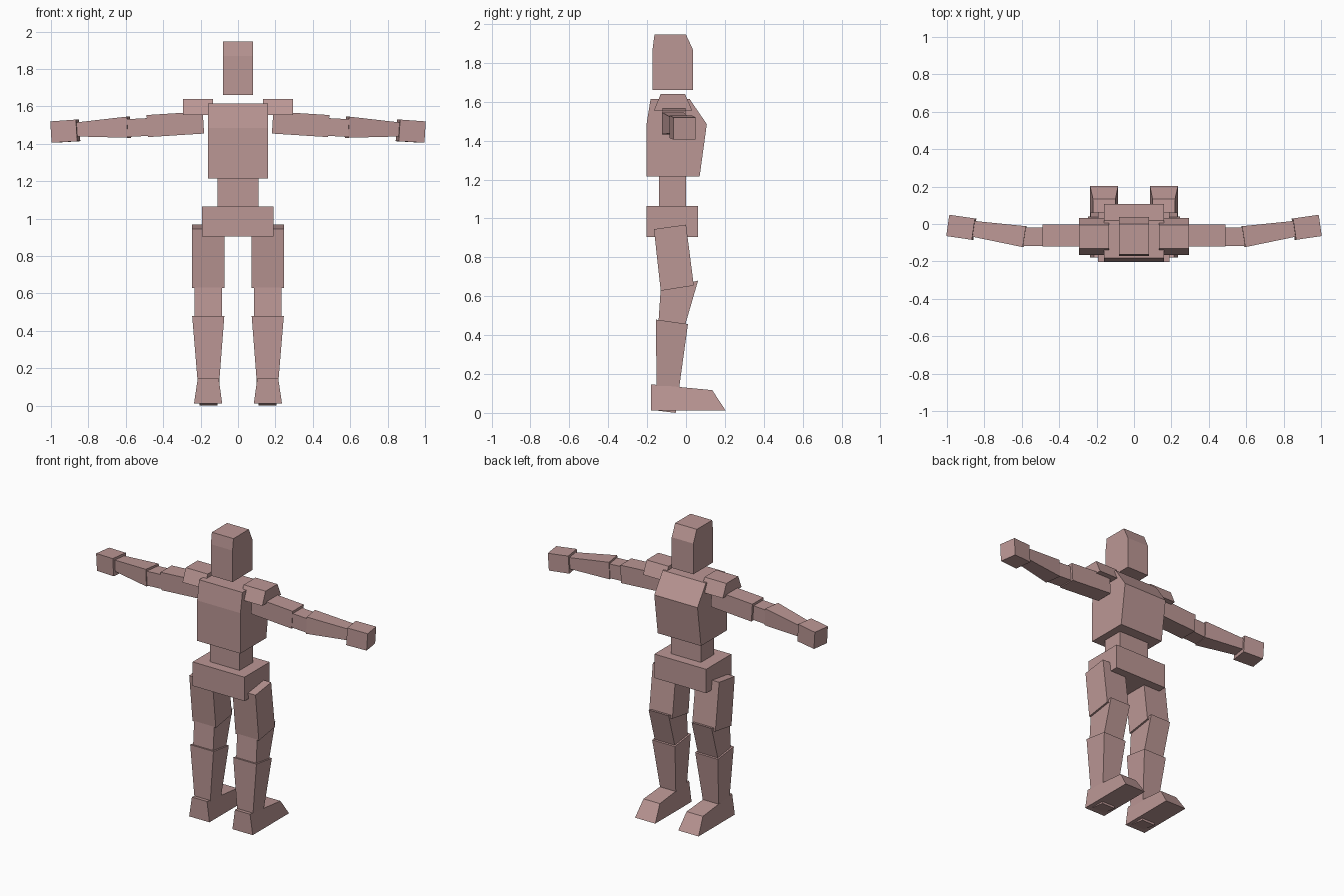
import bpy, bmesh
from mathutils import Vector

if "Cube" in bpy.data.objects:
    bpy.data.objects.remove(bpy.data.objects["Cube"])

skin = bpy.data.materials.new("dusty_rose")
skin.diffuse_color = (0.50, 0.31, 0.30, 1)
skin.use_nodes = True
skin.node_tree.nodes["Principled BSDF"].inputs["Base Color"].default_value = skin.diffuse_color


def solid(name, ring_a, ring_b):
    """Closed flat-sided solid between two matching rings of points."""
    bm = bmesh.new()
    a = [bm.verts.new(p) for p in ring_a]
    b = [bm.verts.new(p) for p in ring_b]
    n = len(a)
    bm.faces.new(a)
    bm.faces.new(b)
    for i in range(n):
        j = (i + 1) % n
        bm.faces.new((a[i], a[j], b[j], b[i]))
    bmesh.ops.recalc_face_normals(bm, faces=bm.faces[:])
    me = bpy.data.meshes.new(name)
    bm.to_mesh(me)
    bm.free()
    me.materials.append(skin)
    ob = bpy.data.objects.new(name, me)
    bpy.context.collection.objects.link(ob)


def slab(name, profile, low, high=None, side=1):
    """Side profile (y, z) spread over an x range that may change with height."""
    high = high or low
    zs = [z for _, z in profile]
    z0, z1 = min(zs), max(zs)

    def ring(k):
        return [(side * (low[k] + (high[k] - low[k]) * (z - z0) / (z1 - z0)), y, z)
                for y, z in profile]
    solid(name, ring(0), ring(1))


def limb(name, start, size_a, end, size_b, side):
    """Tapered box along an axis, with square-cut ends; sizes are (y, z)."""
    start, end = Vector(start), Vector(end)
    axis = (end - start).normalized()
    across = Vector((0, 0, 1)).cross(axis).normalized()
    up = axis.cross(across)

    def ring(c, s):
        pts = [c + across * (u * s[0] / 2) + up * (v * s[1] / 2)
               for u, v in ((-1, -1), (1, -1), (1, 1), (-1, 1))]
        return [(side * p.x, p.y, p.z) for p in pts]
    solid(name, ring(start, size_a), ring(end, size_b))


# Head and trunk
slab("head", [(-.172, 1.66), (.037, 1.66), (.037, 1.865), (0, 1.946),
              (-.162, 1.946), (-.172, 1.87)], (-.08, .08))
slab("chest", [(-.203, 1.215), (.07, 1.215), (.107, 1.485), (.018, 1.615),
               (-.182, 1.615), (-.203, 1.485)], (-.16, .16))
slab("waist", [(-.14, 1.05), (0, 1.05), (0, 1.23), (-.14, 1.23)], (-.11, .11))
slab("pelvis", [(-.203, .905), (.063, .905), (.063, 1.065), (-.203, 1.065)],
     (-.193, .19))

for side, tag in ((1, "right"), (-1, "left")):
    # Arm
    slab("shoulder_" + tag, [(-.165, 1.555), (.032, 1.555), (-.005, 1.64),
                             (-.13, 1.64)], (.133, .295), side=side)
    limb("upper_arm_" + tag, (.185, -.062, 1.514), (.118, .118),
         (.485, -.062, 1.495), (.118, .118), side)
    limb("elbow_" + tag, (.45, -.068, 1.492), (.1, .095),
         (.595, -.068, 1.484), (.1, .095), side)
    limb("forearm_" + tag, (.584, -.068, 1.489), (.113, .113),
         (.858, -.026, 1.477), (.085, .075), side)
    limb("hand_" + tag, (.855, -.028, 1.472), (.115, .116),
         (.992, -.008, 1.463), (.115, .114), side)
    # Leg
    slab("thigh_" + tag, [(-.165, .945), (0, .968), (.04, .655), (-.13, .628)],
         (.073, .245), side=side)
    slab("knee_" + tag, [(-.13, .64), (.062, .68), (-.005, .45), (-.142, .46)],
         (.085, .233), side=side)
    slab("shin_" + tag, [(-.155, .48), (.01, .457), (-.053, 0), (-.15, .012)],
         (.11, .205), (.073, .245), side=side)
    slab("foot_" + tag, [(-.18, .013), (.203, .013), (.135, .117), (-.18, .147)],
         (.085, .235), (.103, .215), side=side)
